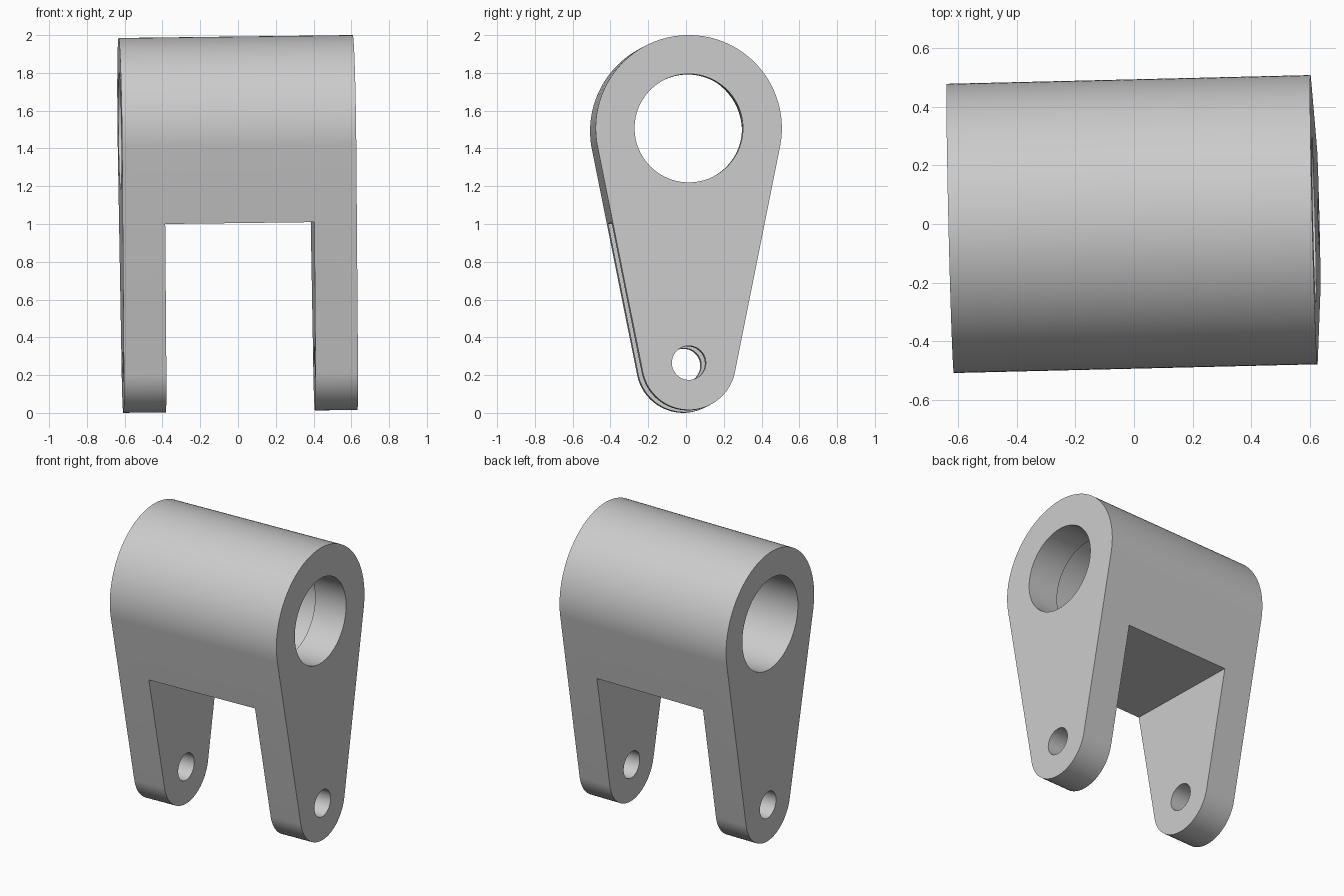
import bpy, bmesh, math
from mathutils import Matrix, Vector

cube = bpy.data.objects.get("Cube")
if cube:
    bpy.data.objects.remove(cube, do_unlink=True)

HALF = 0.62                      # half length along x
TOP_Z, TOP_R = 1.4995, 0.493     # large rounded end
LOW_Z, LOW_R = 0.257, 0.249      # small rounded end


def prism(name, outline, x0, x1):
    """Extrude a (y, z) outline along x."""
    bm = bmesh.new()
    face = bm.faces.new([bm.verts.new((x0, y, z)) for y, z in outline])
    grown = bmesh.ops.extrude_face_region(bm, geom=[face])["geom"]
    moved = [v for v in grown if isinstance(v, bmesh.types.BMVert)]
    bmesh.ops.translate(bm, verts=moved, vec=(x1 - x0, 0, 0))
    bmesh.ops.recalc_face_normals(bm, faces=bm.faces)
    mesh = bpy.data.meshes.new(name)
    bm.to_mesh(mesh)
    bm.free()
    obj = bpy.data.objects.new(name, mesh)
    bpy.context.collection.objects.link(obj)
    return obj


def arc(z, radius, start, end, steps):
    angles = [start + (end - start) * i / steps for i in range(steps + 1)]
    return [(radius * math.cos(a), z + radius * math.sin(a)) for a in angles]


def circle(z, radius):
    return arc(z, radius, 0, 2 * math.pi, 96)[:-1]


def cut(target, cutter):
    cutter.hide_render = True
    mod = target.modifiers.new("cut", 'BOOLEAN')
    mod.operation = 'DIFFERENCE'
    mod.solver = 'EXACT'
    mod.object = cutter
    bpy.ops.object.modifier_apply(modifier=mod.name)
    bpy.data.objects.remove(cutter, do_unlink=True)


# Teardrop body with tangent sides
lean = math.asin((TOP_R - LOW_R) / (TOP_Z - LOW_Z))
outline = (arc(TOP_Z, TOP_R, -lean, math.pi + lean, 72)
           + arc(LOW_Z, LOW_R, math.pi + lean, 2 * math.pi - lean, 48))
body = prism("clevis_body", outline, -HALF, HALF)
bpy.context.view_layer.objects.active = body
body.select_set(True)

# Gap between the arms, stepped main bore and pin holes
gap = [(-1, -1), (1, -1), (1, 1.005), (-1, 1.005)]
cut(body, prism("gap_cutter", gap, -0.395, 0.395))
cut(body, prism("bore_cutter", circle(TOP_Z, 0.287), -1, 1))
cut(body, prism("wide_bore_cutter", circle(TOP_Z, 0.311), -1, HALF - 0.23))
cut(body, prism("pin_hole_cutter", circle(LOW_Z, 0.09), -1, 1))

# Slight tilt of the whole part about its middle
pivot = Vector((0, 0, 1))
body.data.transform(Matrix.Translation(pivot)
                    @ Matrix.Rotation(0.024, 4, 'Z')
                    @ Matrix.Rotation(-0.0125, 4, 'Y')
                    @ Matrix.Translation(-pivot))

# Plain grey metal
grey = bpy.data.materials.new("light_grey")
grey.use_nodes = True
colour = (0.6, 0.6, 0.6, 1)
grey.diffuse_color = colour
grey.node_tree.nodes["Principled BSDF"].inputs["Base Color"].default_value = colour
body.data.materials.clear()
body.data.materials.append(grey)
bpy.ops.object.shade_smooth_by_angle(angle=math.radians(30))
